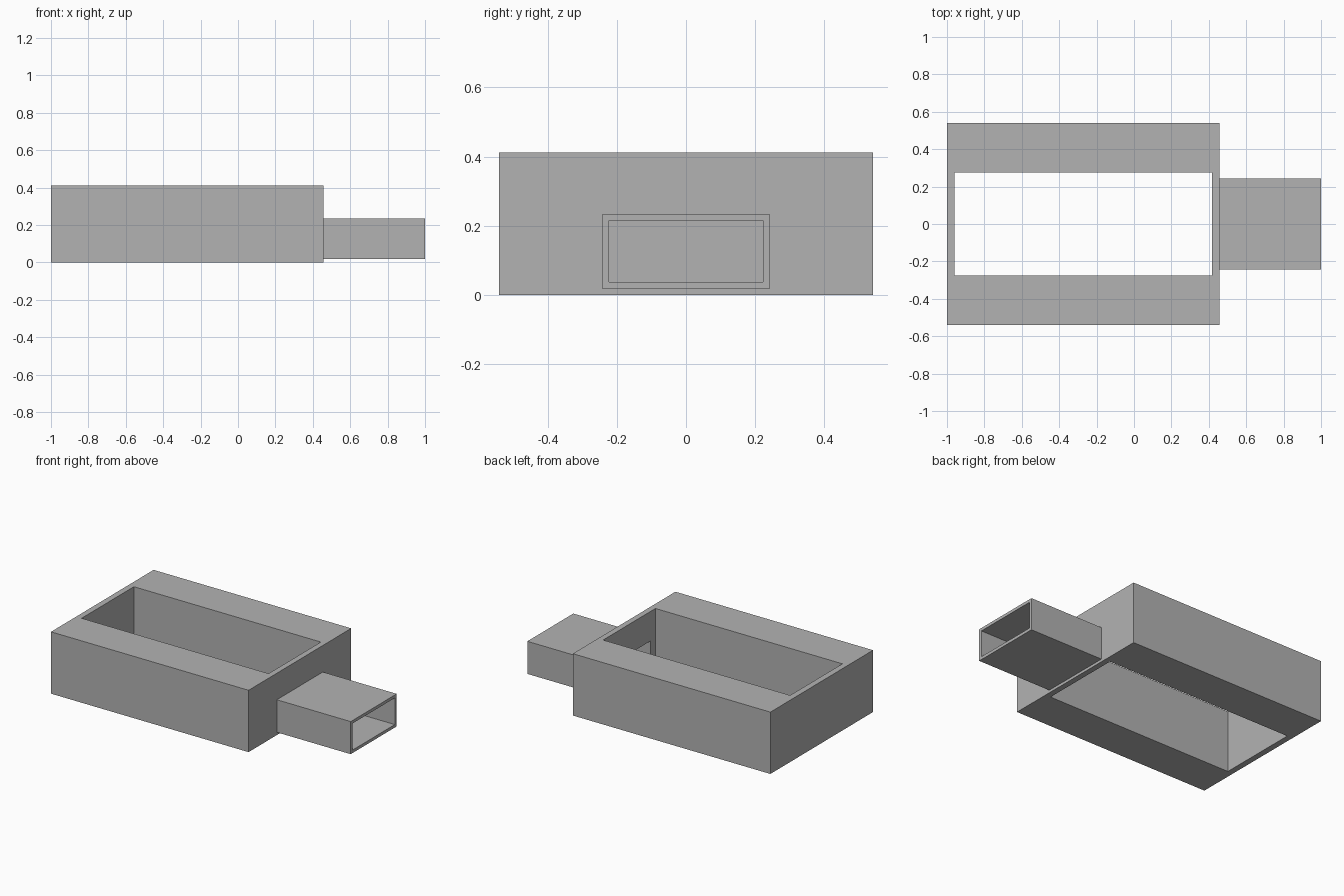
import bpy

cube = bpy.data.objects.get("Cube")
if cube:
    bpy.data.objects.remove(cube, do_unlink=True)

grey = bpy.data.materials.new("plain grey")
grey.use_nodes = True
colour = (0.45, 0.45, 0.45, 1)
grey.diffuse_color = colour
grey.node_tree.nodes["Principled BSDF"].inputs["Base Color"].default_value = colour


def box(name, x, y, z):
    """Box spanning x and z ranges, symmetric about y = 0."""
    bpy.ops.mesh.primitive_cube_add(
        size=1, location=((x[0] + x[1]) / 2, 0, (z[0] + z[1]) / 2))
    ob = bpy.context.object
    ob.name = name
    ob.scale = (x[1] - x[0], 2 * y, z[1] - z[0])
    bpy.ops.object.transform_apply(location=False, rotation=False, scale=True)
    ob.data.materials.append(grey)
    return ob


def cut(target, cutter):
    """Subtract the cutter from the target and discard it."""
    cutter.hide_render = True
    mod = target.modifiers.new("cut", 'BOOLEAN')
    mod.operation = 'DIFFERENCE'
    mod.solver = 'EXACT'
    mod.object = cutter
    bpy.context.view_layer.objects.active = target
    bpy.ops.object.modifier_apply(modifier=mod.name)
    bpy.data.objects.remove(cutter, do_unlink=True)


wall_out, wall_in = 0.456, 0.418
duct_y, duct_z, thick = 0.242, (0.018, 0.235), 0.02
bore_y, bore_z = duct_y - thick, (duct_z[0] + thick, duct_z[1] - thick)

# Open rectangular frame with a port through its end wall
frame = box("frame", (-1, wall_out), 0.54, (0, 0.412))
cut(frame, box("cavity_cutter", (-0.96, wall_in), 0.275, (-0.1, 0.6)))
cut(frame, box("port_cutter", (wall_in - 0.1, wall_out + 0.1), bore_y, bore_z))

# Hollow duct leading out of the port
duct = box("duct", (wall_out, 1), duct_y, duct_z)
cut(duct, box("bore_cutter", (wall_out - 0.1, 1.1), bore_y, bore_z))
